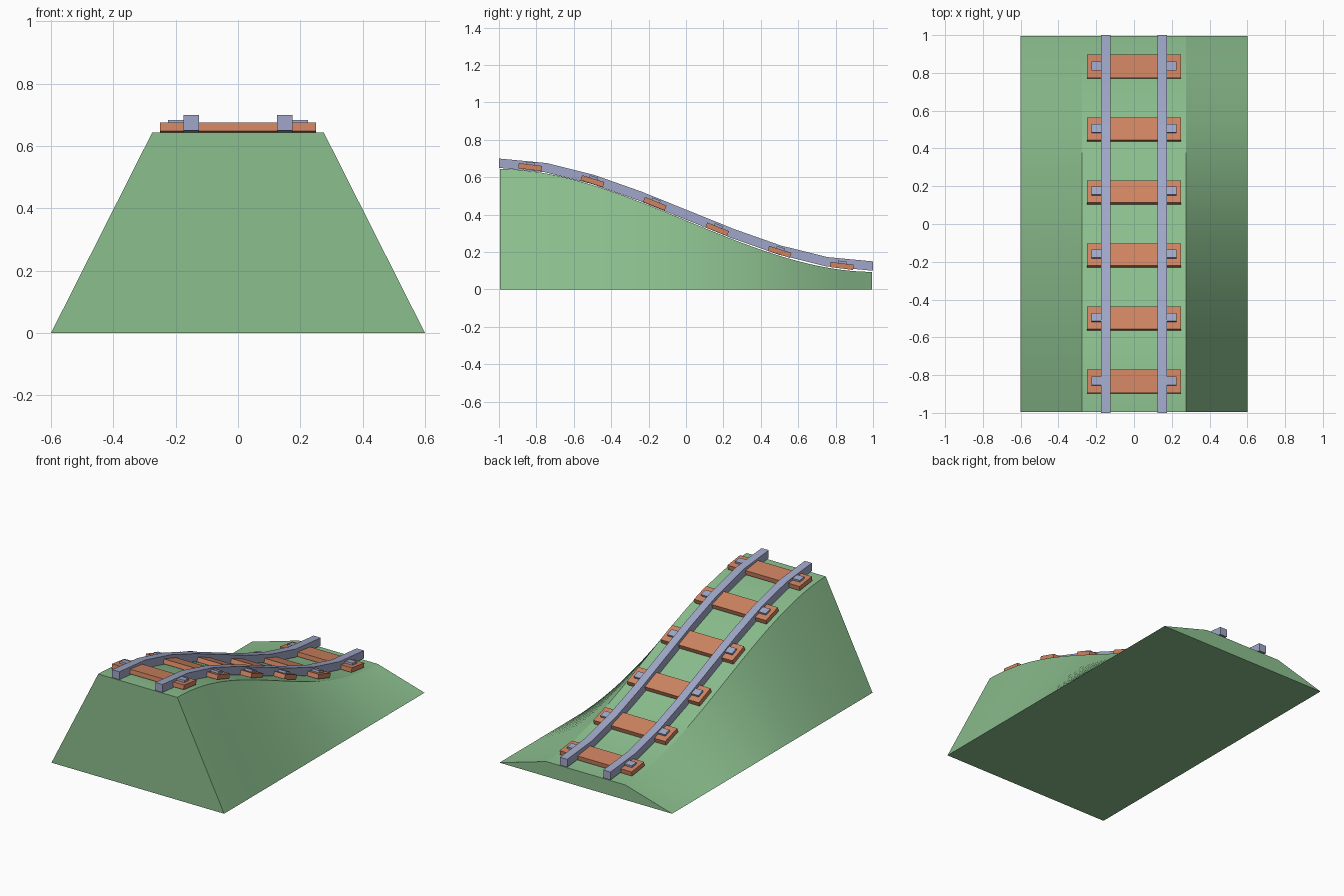
import bpy, bmesh, math
from mathutils import Matrix, Vector

if "Cube" in bpy.data.objects:
    bpy.data.objects.remove(bpy.data.objects["Cube"])


def material(name, rgb):
    m = bpy.data.materials.new(name)
    m.diffuse_color = (*rgb, 1)
    m.use_nodes = True
    m.node_tree.nodes["Principled BSDF"].inputs["Base Color"].default_value = m.diffuse_color
    return m


GRASS = material("grass green", (0.26, 0.52, 0.27))
WOOD = material("sleeper orange", (0.62, 0.23, 0.12))
STEEL = material("rail blue grey", (0.35, 0.39, 0.58))


def height(y):
    # smooth S-shaped descent from front to back
    t = (y + 1) / 2
    return 0.65 - 0.55 * (3 * t * t - 2 * t ** 3)


def slope(y):
    t = (y + 1) / 2
    return -0.55 * 3 * t * (1 - t)


def loft(name, sections, mat):
    # closed solid through a row of matching cross-sections
    bm = bmesh.new()
    rings = [[bm.verts.new(p) for p in s] for s in sections]
    n = len(rings[0])
    for a, b in zip(rings, rings[1:]):
        for i in range(n):
            j = (i + 1) % n
            bm.faces.new((a[i], a[j], b[j], b[i]))
    bm.faces.new(rings[0])
    bm.faces.new(rings[-1])
    bmesh.ops.recalc_face_normals(bm, faces=bm.faces)
    me = bpy.data.meshes.new(name)
    bm.to_mesh(me)
    bm.free()
    me.materials.append(mat)
    ob = bpy.data.objects.new(name, me)
    bpy.context.collection.objects.link(ob)
    return ob


def smooth(ob, angle):
    bpy.ops.object.select_all(action='DESELECT')
    ob.select_set(True)
    bpy.context.view_layer.objects.active = ob
    bpy.ops.object.shade_smooth_by_angle(angle=math.radians(angle))


def box(name, size, matrix, mat):
    bm = bmesh.new()
    bmesh.ops.create_cube(bm, size=1, matrix=matrix @ Matrix.Diagonal((*size, 1)))
    me = bpy.data.meshes.new(name)
    bm.to_mesh(me)
    bm.free()
    me.materials.append(mat)
    ob = bpy.data.objects.new(name, me)
    bpy.context.collection.objects.link(ob)
    return ob


# embankment: trapezoid section following the slope
sections = []
for i in range(65):
    y = -0.995 + 1.99 * i / 64
    z = height(y) - 0.006
    sections.append([(-0.6, y, 0), (0.6, y, 0), (0.275, y, z), (-0.275, y, z)])
smooth(loft("embankment", sections, GRASS), 15)

# two rails, eight straight runs each
for side, label in ((-1, "left"), (1, "right")):
    sections = []
    for i in range(9):
        y = -1 + i / 4
        normal = Vector((0, -slope(y), 1)).normalized() * 0.025
        centre = Vector((side * 0.15, y, height(y) + 0.025))
        dx = Vector((0.025, 0, 0))
        sections.append([centre - dx - normal, centre + dx - normal,
                         centre + dx + normal, centre - dx + normal])
    smooth(loft(label + "_rail", sections, STEEL), 30)

# sleepers tilted to the slope, each with two rail plates
for i in range(6):
    y = (i - 2.5) / 3
    place = Matrix.Translation((0, y, height(y) + 0.015)) @ Matrix.Rotation(math.atan(slope(y)), 4, 'X')
    box(f"sleeper_{i + 1}", (0.5, 0.125, 0.028), place, WOOD)
    for side, label in ((-1, "left"), (1, "right")):
        box(f"{label}_rail_plate_{i + 1}", (0.075, 0.046, 0.02),
            place @ Matrix.Translation((side * 0.1875, 0, 0.016)), STEEL)
